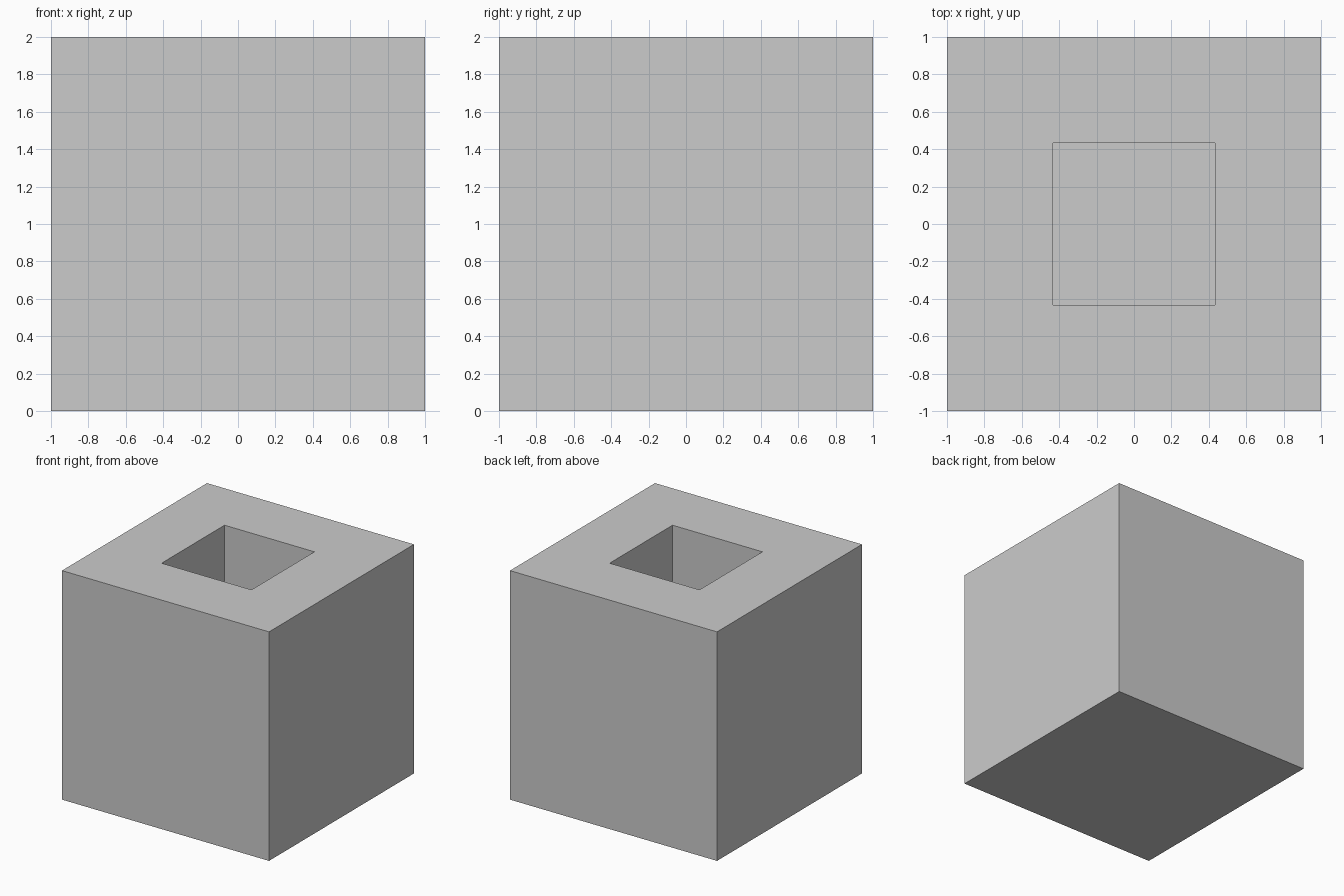
import bpy
import bmesh

if "Cube" in bpy.data.objects:
    bpy.data.objects.remove(bpy.data.objects["Cube"])

SIZE = 2.0      # outer cube edge
HOLE = 0.4      # square hole width
FLOOR = (SIZE - HOLE) / 2   # floor as thick as the side walls

# Solid cube standing on the ground
bm = bmesh.new()
bmesh.ops.create_cube(bm, size=SIZE)
bmesh.ops.translate(bm, verts=bm.verts, vec=(0, 0, SIZE / 2))

# Square blind hole: inset the top face, then push it down
top = max(bm.faces, key=lambda f: f.calc_center_median().z)
bmesh.ops.inset_region(bm, faces=[top], thickness=(SIZE - HOLE) / 2)
bmesh.ops.translate(bm, verts=[v for v in top.verts], vec=(0, 0, 0))
walls = bmesh.ops.extrude_discrete_faces(bm, faces=[top])
floor = walls["faces"][0]
bmesh.ops.translate(bm, verts=list(floor.verts), vec=(0, 0, FLOOR - SIZE))
bmesh.ops.recalc_face_normals(bm, faces=bm.faces)

mesh = bpy.data.meshes.new("block_with_square_hole")
bm.to_mesh(mesh)
bm.free()
block = bpy.data.objects.new("block_with_square_hole", mesh)
bpy.context.collection.objects.link(block)
